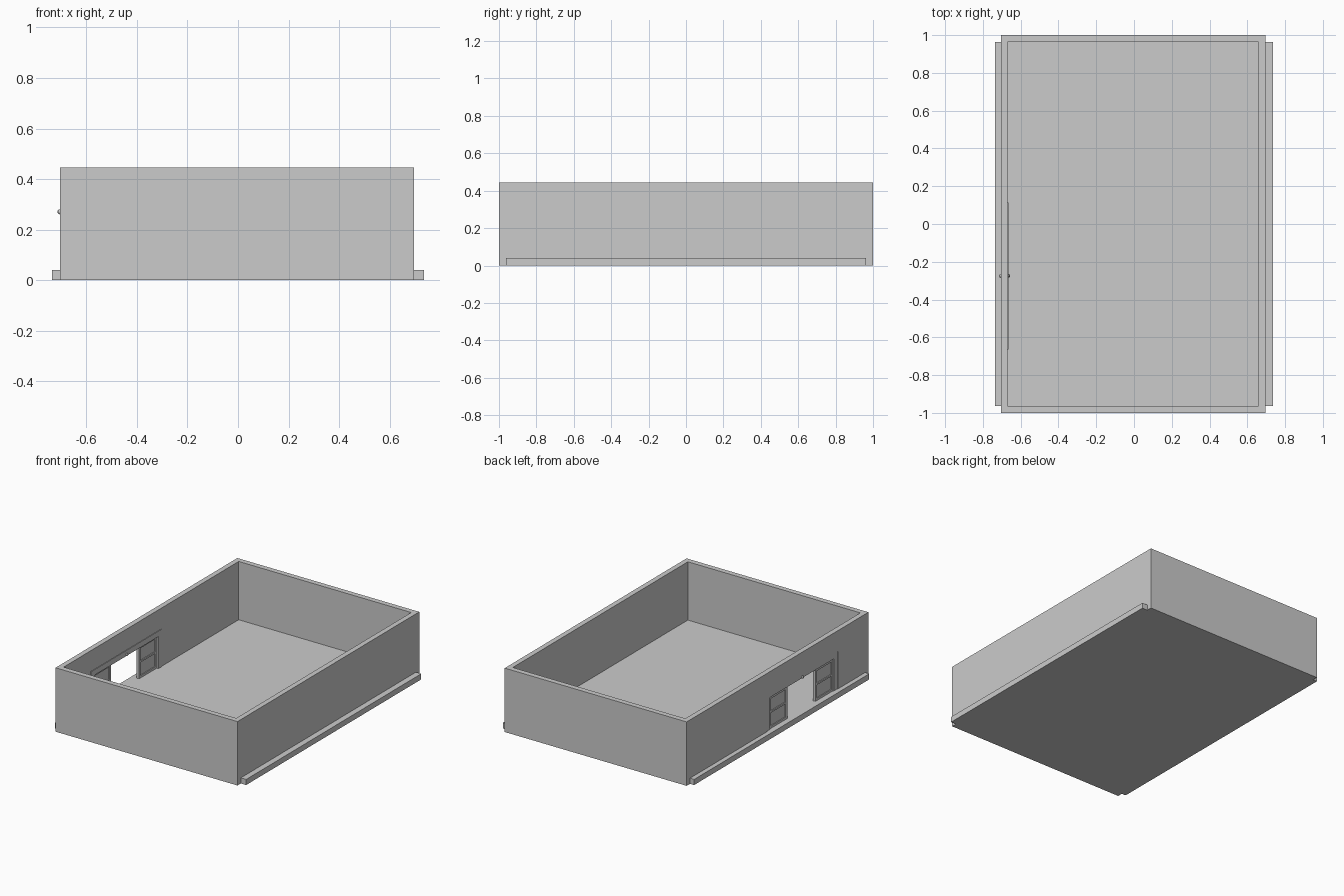
import bpy, bmesh

if "Cube" in bpy.data.objects:
    bpy.data.objects.remove(bpy.data.objects["Cube"])

def mesh_object(name, bm):
    bmesh.ops.recalc_face_normals(bm, faces=bm.faces)
    me = bpy.data.meshes.new(name)
    bm.to_mesh(me)
    bm.free()
    ob = bpy.data.objects.new(name, me)
    bpy.context.collection.objects.link(ob)
    return ob

def add_box(bm, x0, x1, y0, y1, z0, z1):
    verts = bmesh.ops.create_cube(bm, size=1)["verts"]
    for v in verts:
        v.co = ((x0 + x1) / 2 + v.co.x * (x1 - x0),
                (y0 + y1) / 2 + v.co.y * (y1 - y0),
                (z0 + z1) / 2 + v.co.z * (z1 - z0))

def box(name, *dims):
    bm = bmesh.new()
    add_box(bm, *dims)
    return mesh_object(name, bm)

def extrude_profile(name, pts, offset):
    bm = bmesh.new()
    face = bm.faces.new([bm.verts.new(p) for p in pts])
    res = bmesh.ops.extrude_face_region(bm, geom=[face])
    moved = [g for g in res["geom"] if isinstance(g, bmesh.types.BMVert)]
    bmesh.ops.translate(bm, verts=moved, vec=offset)
    return mesh_object(name, bm)

X0, X1, T, H, FLOOR = -0.705, 0.696, 0.036, 0.445, 0.039
DOOR_Y, DOOR_TOP = -0.275, 0.30

# floor slab, running out under the side walls as a ledge
box("floor", -0.737, 0.737, -0.963, 0.963, 0, FLOOR)

# outer walls: a hollow ring with a doorway cut in the left side
bm = bmesh.new()
rings = []
for z in (0, H):
    for x0, x1, y in ((X0, X1, 1.0), (X0 + T, X1 - T, 0.963)):
        rings.append([bm.verts.new(p) for p in
                      ((x0, -y, z), (x1, -y, z), (x1, y, z), (x0, y, z))])
for a, b in ((0, 1), (0, 2), (1, 3), (2, 3)):
    for i in range(4):
        j = (i + 1) % 4
        bm.faces.new((rings[a][i], rings[a][j], rings[b][j], rings[b][i]))
walls = mesh_object("walls", bm)

cutter = box("doorway_cutter", X0 - 0.05, X0 + T + 0.05,
             DOOR_Y - 0.39, DOOR_Y + 0.39, FLOOR, DOOR_TOP)
cutter.hide_render = True
cutter.hide_set(True)
cut = walls.modifiers.new("doorway", "BOOLEAN")
cut.operation = "DIFFERENCE"
cut.solver = "EXACT"
cut.object = cutter

# door frame: two posts and a header, set slightly inward of the wall
fx = X0 + 0.004
extrude_profile("door_frame", [(fx, DOOR_Y + y, z) for y, z in (
    (-0.39, FLOOR), (-0.39, DOOR_TOP), (0.39, DOOR_TOP), (0.39, FLOOR),
    (0.35, FLOOR), (0.35, 0.262), (-0.35, 0.262), (-0.35, FLOOR))], (T, 0, 0))

# two door leaves: pane with stiles and rails around it
mid = X0 + T / 2
for side, name in ((-1, "front_door_leaf"), (1, "rear_door_leaf")):
    bm = bmesh.new()
    def part(a, b, z0, z1, half):
        lo, hi = sorted((DOOR_Y + side * a, DOOR_Y + side * b))
        add_box(bm, mid - half, mid + half, lo, hi, z0, z1)
    part(0.165, 0.34, 0.05, 0.25, 0.003)
    for a, b in ((0.155, 0.173), (0.332, 0.35)):
        part(a, b, FLOOR, 0.262, 0.009)
    for z0, z1 in ((FLOOR, 0.055), (0.147, 0.159), (0.246, 0.262)):
        part(0.173, 0.332, z0, z1, 0.009)
    mesh_object(name, bm)

# small sensor knobs above the door, outside and inside
for x, name in ((X0, "outer_sensor"), (X0 + T + 0.004, "inner_sensor")):
    bpy.ops.mesh.primitive_uv_sphere_add(segments=8, ring_count=6, radius=0.01,
                                         location=(x, DOOR_Y, 0.27))
    bpy.context.object.name = name
